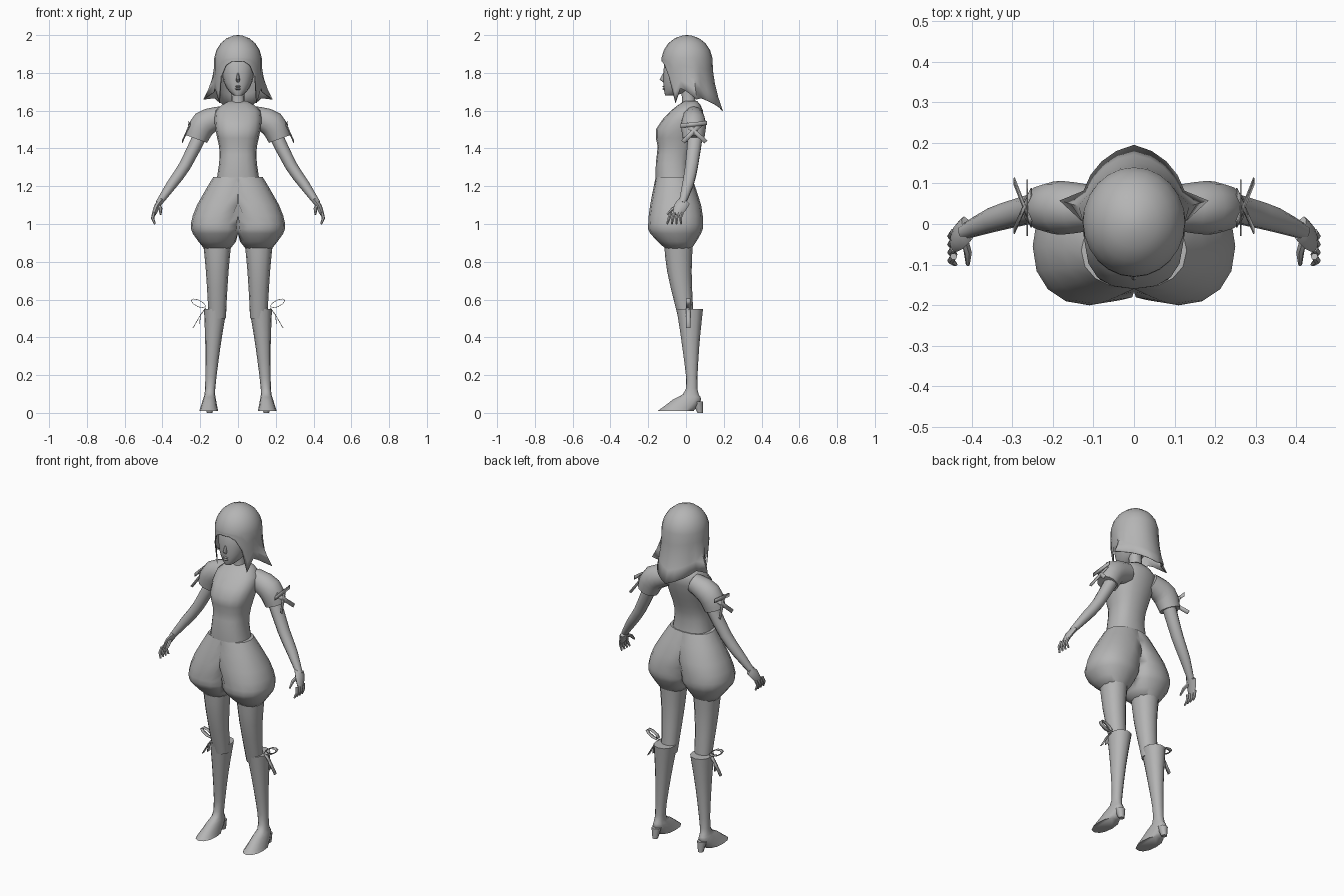
import bpy, bmesh
from math import sin, cos, pi, radians, copysign
from mathutils import Vector

if "Cube" in bpy.data.objects:
    bpy.data.objects.remove(bpy.data.objects["Cube"], do_unlink=True)

# One plain clay colour
clay = bpy.data.materials.new("clay_grey")
clay.use_nodes = True
clay.diffuse_color = (0.46, 0.46, 0.46, 1)
shader = next(node for node in clay.node_tree.nodes if node.type == "BSDF_PRINCIPLED")
shader.inputs["Base Color"].default_value = clay.diffuse_color
shader.inputs["Roughness"].default_value = 0.8


def finish(bm, name, mirror=False, thickness=0):
    """Turn a bmesh into a smooth shaded object."""
    bmesh.ops.recalc_face_normals(bm, faces=bm.faces)
    mesh = bpy.data.meshes.new(name)
    bm.to_mesh(mesh)
    bm.free()
    mesh.materials.append(clay)
    obj = bpy.data.objects.new(name, mesh)
    bpy.context.collection.objects.link(obj)
    if mirror:
        obj.modifiers.new("Mirror", "MIRROR")
    if thickness:
        obj.modifiers.new("Solidify", "SOLIDIFY").thickness = thickness
    bpy.ops.object.select_all(action="DESELECT")
    obj.select_set(True)
    bpy.context.view_layer.objects.active = obj
    bpy.ops.object.shade_smooth_by_angle(angle=radians(55))


def skin(bm, rows, closed=True):
    """Bridge rows of points with quads; closed rows become a capped solid."""
    rows = [[bm.verts.new(point) for point in row] for row in rows]
    count = len(rows[0])
    for low, high in zip(rows, rows[1:]):
        for i in range(count if closed else count - 1):
            j = (i + 1) % count
            bm.faces.new((low[i], low[j], high[j], high[i]))
    if closed:
        bm.faces.new(rows[0])
        bm.faces.new(rows[-1])
    return rows


def blend(keys, steps):
    """Add smooth in-between rows to a few key rows."""
    rows = []
    last = len(keys) - 1
    for k in range(last):
        nearby = [keys[min(max(k + shift, 0), last)] for shift in (-1, 0, 1, 2)]
        for step in range(steps):
            t = step / steps
            rows.append([b + t / 2 * (c - a + t * (2*a - 5*b + 4*c - d + t * (3*b - 3*c + d - a)))
                         for a, b, c, d in zip(*nearby)])
    return rows + [keys[-1]]


def loft(name, keys, centre=lambda z: 0, sides=12, steps=2, power=0.9, mirror=False, half=False):
    """Level rounded rings from keys of height, half width, front y and back y."""
    def rounded(value):
        return copysign(abs(value) ** power, value) if abs(value) > 1e-6 else 0
    rows = []
    for z, width, front, back in blend(keys, steps):
        row = []
        for i in range(sides):
            turn = 2 * pi * i / sides
            x = centre(z) + width * rounded(sin(turn))
            y = (front + back) / 2 - (back - front) / 2 * rounded(cos(turn))
            row.append((max(x, 0) if half else x, y, z))
        rows.append(row)
    bm = bmesh.new()
    skin(bm, rows)
    if half:
        inner = [face for face in bm.faces if all(v.co.x < 1e-5 for v in face.verts)]
        bmesh.ops.delete(bm, geom=inner, context="FACES")
    finish(bm, name, mirror)


def limb(name, keys, sides=10, steps=2, depth=1.0):
    """Mirrored tube from keys of x, y, z and radius, its rings square to the path."""
    keys = blend(keys, steps)
    points = [Vector(key[:3]) for key in keys]
    rows = []
    for k, point in enumerate(points):
        along = (points[min(k + 1, len(points) - 1)] - points[max(k - 1, 0)]).normalized()
        across = along.cross(Vector((0, 1, 0))).normalized()
        deep = across.cross(along) * depth
        turns = [2 * pi * i / sides for i in range(sides)]
        rows.append([point + keys[k][3] * (across * cos(turn) + deep * sin(turn)) for turn in turns])
    bm = bmesh.new()
    skin(bm, rows)
    finish(bm, name, mirror=True)


def ribbon(name, path, width):
    """Mirrored thin strip along a path."""
    edge = Vector(width) / 2
    bm = bmesh.new()
    skin(bm, [(Vector(point) - edge, Vector(point) + edge) for point in path], closed=False)
    finish(bm, name, mirror=True, thickness=0.003)


# Torso and neck
loft("torso", [
    (1.2, .12, -.16, .03), (1.32, .1, -.16, .02), (1.41, .1, -.15, .04), (1.5, .12, -.16, .07),
    (1.6, .12, -.08, .09), (1.65, .05, -.01, .06)], sides=16, power=0.82)
loft("neck", [(1.6, .045, -.03, .06), (1.65, .035, -.02, .05), (1.74, .035, -.03, .04)])

# Puffy shorts with two lobes
loft("shorts", [
    (1.25, .13, -.16, .03), (1.1, .15, -.19, .08), (1, .14, -.2, .09), (.95, .13, -.19, .08),
    (.87, .07, -.11, .03)],
    centre=lambda z: min(.11, (1.25 - z) * .45), sides=16, mirror=True, half=True)

# Legs, boots and heels
loft("leg", [(.95, .08, -.12, .04), (.75, .06, -.1, .03), (.5, .045, -.04, .04)],
     centre=lambda z: .11, steps=3, mirror=True)
loft("boot", [
    (.55, .06, -.05, .09), (.35, .04, -.02, .07), (.13, .027, 0, .06), (.07, .035, -.07, .08),
    (.01, .05, -.15, .04)],
    centre=lambda z: .12 + .065 * (.55 - z), steps=3, mirror=True)
loft("boot_heel", [(.06, .027, .03, .09), (0, .015, .06, .09)],
     centre=lambda z: .15, sides=8, mirror=True)

# Sleeves and arms
limb("sleeve", [(.08, .04, 1.57, .055), (.18, .04, 1.53, .07), (.22, .04, 1.45, .06)],
     sides=12, steps=3, depth=0.95)
limb("arm", [(.2, .05, 1.47, .037), (.28, .03, 1.31, .032), (.35, .01, 1.21, .028),
             (.42, -.02, 1.11, .017)], depth=1.1)

# Hands with four curled fingers and a thumb
limb("palm", [(.41, -.01, 1.12, .015), (.43, -.03, 1.09, .016), (.445, -.05, 1.05, .01)],
     sides=8, depth=2.2)
for i, label in enumerate(("index", "middle", "ring", "little")):
    knuckle = Vector((.445, .02 * i - .08, 1.06))
    bend = knuckle + Vector((.007, -.01, -.03))
    tip = knuckle + Vector((-.005, -.02 + .005 * i, -.06))
    limb(label + "_finger", [(*knuckle, .009), (*bend, .009), (*tip, .005)], sides=6, steps=1)
limb("thumb", [(.42, -.03, 1.1, .01), (.41, -.07, 1.08, .01), (.41, -.1, 1.05, .005)],
     sides=6, steps=1)

# Head, nose and lips
loft("head", [(1.68, .02, -.11, -.06), (1.7, .045, -.115, 0), (1.75, .075, -.12, .06),
              (1.85, .09, -.115, .1), (1.95, .06, -.07, .08)], sides=16)
loft("nose", [(1.75, .01, -.12, -.1), (1.765, .01, -.14, -.1), (1.81, .005, -.115, -.1)],
     sides=8, steps=1)
for label, height in (("lower_lip", 1.715), ("upper_lip", 1.728)):
    loft(label, [(height - .006, .01, -.118, -.1), (height, .017, -.125, -.1),
                 (height + .006, .01, -.118, -.1)], sides=8, steps=1)

# Hair: strands fall from a round cap to a fringe, side locks, flicks and a pointed back
crown = Vector((0, .005, 1.86))
front_ends = [1.86, 1.86, 1.84, 1.78, 1.64, 1.72, 1.7]
strands = []
for i in range(13):
    turn = pi * i / 12
    outward = Vector((.127 * sin(turn), -.136 * cos(turn), 0))
    if i < len(front_ends):
        end, reach = front_ends[i], 0.9 if i == 4 else 1
    else:
        back = (i - 6) / 6
        end, reach = 1.7 - .1 * back, 1 + .4 * back
    if i == 7:
        end, reach = 1.66, 1.5
    strand = []
    for degrees in range(10, 90, 18):
        slope = radians(degrees)
        strand.append(crown + outward * sin(slope) + Vector((0, 0, .14 * cos(slope))))
    root = strand[-1]
    tip = crown + outward * reach
    tip.z = end
    for step in range(1, 5):
        t = step / 4
        point = root.lerp(tip, t * t)
        point.z = root.z + (tip.z - root.z) * t
        strand.append(point)
    strands.append(strand)
bm = bmesh.new()
rows = skin(bm, strands, closed=False)
top = bm.verts.new((0, crown.y, 2))
for left, right in zip(rows, rows[1:]):
    bm.faces.new((top, left[0], right[0]))
finish(bm, "hair", mirror=True, thickness=0.004)

# Ribbon bows on the sleeves
ribbon("sleeve_bow_band", [(.262, -.03, 1.52), (.262, .11, 1.535)], (0, 0, .022))
ribbon("sleeve_bow_back_tail", [(.255, 0, 1.53), (.297, .105, 1.435)], (0, .018, .014))
ribbon("sleeve_bow_front_tail", [(.255, .08, 1.53), (.297, -.015, 1.435)], (0, .018, -.014))

# Ribbon bows on the boots
across = (0, .022, 0)
loop = [2 * pi * i / 8 for i in range(9)]
ribbon("boot_bow_loop",
       [(.21 + .04 * cos(a), .012, .58 + .02 * sin(a) + .015 * cos(a)) for a in loop], across)
ribbon("boot_bow_long_tail", [(.17, .012, .56), (.205, .012, .51), (.24, .012, .45)], across)
ribbon("boot_bow_short_tail", [(.17, .012, .56), (.2, .012, .52), (.205, .012, .47)], across)
